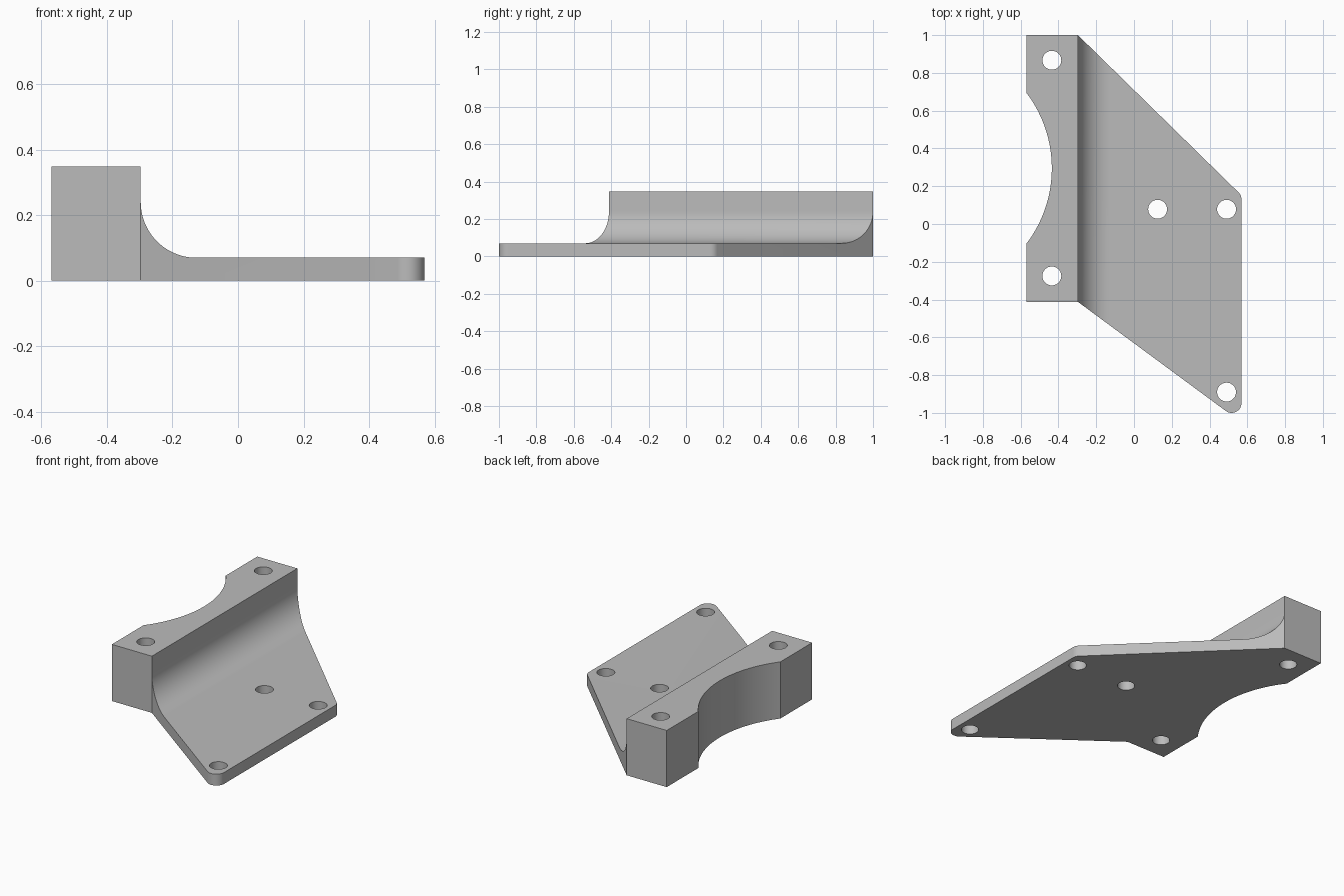
import bpy
import bmesh
from math import cos, sin, radians
from mathutils import Vector

cube = bpy.data.objects.get("Cube")
if cube:
    bpy.data.objects.remove(cube, do_unlink=True)

HALF_W, WALL_X = 0.569, -0.297      # half width, inner face of the tall block
PLATE_Z, BLOCK_Z = 0.07, 0.348
FILLET, CORNER, HOLE = 0.17, 0.052, 0.05

grey = bpy.data.materials.new("plain grey")
grey.use_nodes = True
colour = (0.5, 0.5, 0.5, 1)
grey.diffuse_color = colour
grey.node_tree.nodes["Principled BSDF"].inputs["Base Color"].default_value = colour


def arc(cx, cy, r, start, end, steps):
    angles = [radians(start + (end - start) * i / steps) for i in range(steps + 1)]
    return [(cx + r * cos(a), cy + r * sin(a)) for a in angles]


def prism(name, points, along):
    """Extrude a closed outline of 3D points along a vector."""
    bm = bmesh.new()
    face = bm.faces.new([bm.verts.new(p) for p in points])
    ext = bmesh.ops.extrude_face_region(bm, geom=[face])
    moved = [g for g in ext["geom"] if isinstance(g, bmesh.types.BMVert)]
    bmesh.ops.translate(bm, verts=moved, vec=Vector(along))
    bmesh.ops.recalc_face_normals(bm, faces=bm.faces)
    mesh = bpy.data.meshes.new(name)
    bm.to_mesh(mesh)
    bm.free()
    mesh.materials.append(grey)
    obj = bpy.data.objects.new(name, mesh)
    bpy.context.collection.objects.link(obj)
    return obj


def upright(name, outline):
    return prism(name, [(x, y, -0.2) for x, y in outline], (0, 0, 0.8))


def cut(target, cutter, operation):
    cutter.hide_render = True
    mod = target.modifiers.new(cutter.name, "BOOLEAN")
    mod.operation, mod.solver, mod.object = operation, "EXACT", cutter
    bpy.context.view_layer.objects.active = target
    bpy.ops.object.modifier_apply(modifier=mod.name)
    bpy.data.objects.remove(cutter, do_unlink=True)


# Side profile: thin plate, concave fillet, tall block
profile = [(-HALF_W, 0), (HALF_W, 0), (HALF_W + 0.1, 0), (HALF_W + 0.1, PLATE_Z)]
profile += arc(WALL_X + FILLET, PLATE_Z + FILLET, FILLET, 270, 180, 24)
profile += [(WALL_X, BLOCK_Z), (-HALF_W, BLOCK_Z)]
bracket = prism("mounting_bracket", [(x, -1.2, z) for x, z in profile], (0, 2.4, 0))

# Plan outline with two rounded corners
corner_x = HALF_W - CORNER
plan = [(-0.8, 1), (-0.8, -0.412), (WALL_X, -0.412)]
plan += arc(corner_x, -1 + CORNER, CORNER, -126, 0, 16)
plan += arc(corner_x, 0.13, CORNER, 0, 45, 8)
plan += [(WALL_X, 1)]
cut(bracket, upright("plan_cutter", plan), "INTERSECT")

# Curved recess in the back of the block
cut(bracket, upright("recess_cutter", arc(-1.095, 0.295, 0.66, 0, 357.5, 143)), "DIFFERENCE")

# Bolt holes
for x, y in [(-0.435, 0.867), (-0.435, -0.275), (0.125, 0.078), (0.49, 0.078), (0.49, -0.89)]:
    cut(bracket, upright("hole_cutter", arc(x, y, HOLE, 0, 350, 35)), "DIFFERENCE")

bpy.ops.object.select_all(action="DESELECT")
bracket.select_set(True)
bpy.context.view_layer.objects.active = bracket
bpy.ops.object.shade_smooth_by_angle(angle=radians(30))
